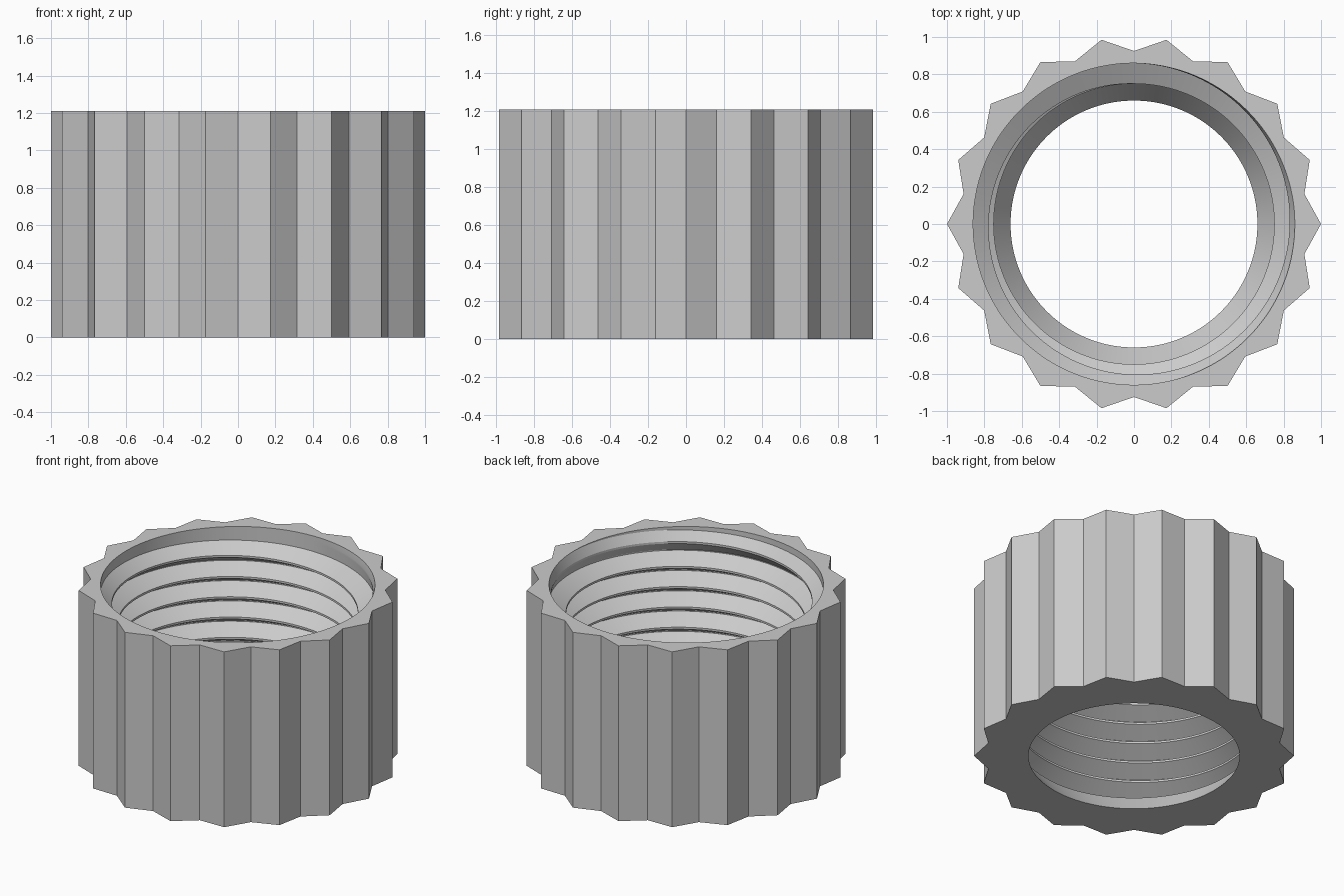
import bpy, bmesh, math

cube = bpy.data.objects.get("Cube")
if cube:
    bpy.data.objects.remove(cube, do_unlink=True)

HEIGHT = 1.21
TEETH = 18
TIP, VALLEY = 1.0, 0.925           # outer grip radii
LIP, MINOR, MAJOR = 0.66, 0.75, 0.86
Z_LOW = 0.13                       # top of the tapered bottom lip
PITCH, FLANK, CREST = 0.14, 0.06, 0.014
PHASE = 1.0                        # a crest height where the angle is zero
START = 1.25                       # turn at which the ridge fades out
SEG = 144
TURN = 2 * math.pi

# Ridge corners over one pitch: height offset from the crest centre
CORNERS = [-CREST / 2, CREST / 2, CREST / 2 + FLANK, PITCH - CREST / 2 - FLANK]


def thread_radius(z, angle):
    """Radius of the V thread, whose ridge grows over its first turn."""
    around = angle / TURN
    turn = round((z - PHASE) / PITCH - around) + around
    off = abs(z - PHASE - PITCH * turn)
    ridge = 1 - min(max((off - CREST / 2) / FLANK, 0), 1)
    grown = min(max(START - turn, 0), 1)
    return MAJOR - (MAJOR - MINOR) * ridge * grown


def grip_point(step):
    """Point on the straight-sided toothed outline."""
    per = SEG // (TEETH * 2)
    k, f = divmod(step, per)
    ends = []
    for i in (k, k + 1):
        r = VALLEY if i % 2 else TIP
        a = math.pi * i / TEETH
        ends.append((r * math.cos(a), r * math.sin(a)))
    f /= per
    return [p * (1 - f) + q * f for p, q in zip(*ends)]


def column(step):
    """Closed section through the wall at one angle."""
    a = TURN * step / SEG
    section = [(LIP, 0), (MINOR, Z_LOW)]
    for turn in range(-8, 3):
        for c in CORNERS:
            z = PHASE + PITCH * (turn + a / TURN) + c
            z = min(max(z, Z_LOW), HEIGHT)
            section.append((thread_radius(z, a), z))
    pts = [(r * math.cos(a), r * math.sin(a), z) for r, z in section]
    x, y = grip_point(step)
    return pts + [(x, y, HEIGHT), (x, y, 0)]


# Threaded collar, swept around in columns
bm = bmesh.new()
columns = [[bm.verts.new(p) for p in column(s)] for s in range(SEG)]

# The closing column is shifted by one pitch so that the helix meets itself
first = columns[0]
n = len(CORNERS)
body = first[2:-2]
columns.append(first[:2] + body[n:] + [body[-1]] * n + first[-2:])

for left, right in zip(columns, columns[1:]):
    for i in range(len(left)):
        j = (i + 1) % len(left)
        unique = []
        for v in (left[i], left[j], right[j], right[i]):
            if all((v.co - u.co).length > 1e-5 for u in unique):
                unique.append(v)
        if len(unique) > 2:
            bm.faces.new(unique)

bmesh.ops.remove_doubles(bm, verts=bm.verts[:], dist=1e-5)
loose = [v for v in bm.verts if not v.link_faces]
bmesh.ops.delete(bm, geom=loose, context='VERTS')
bmesh.ops.recalc_face_normals(bm, faces=bm.faces[:])

# Merge the flat strips of each grip face
grip_edges = [e for e in bm.edges if len(e.link_faces) == 2
              and all(math.hypot(v.co.x, v.co.y) > 0.9 for v in e.verts)
              and e.calc_face_angle(1) < 0.01]
bmesh.ops.dissolve_edges(bm, edges=grip_edges, use_verts=False)

mesh = bpy.data.meshes.new("threaded_collar")
bm.to_mesh(mesh)
bm.free()
collar = bpy.data.objects.new("threaded_collar", mesh)
bpy.context.scene.collection.objects.link(collar)

# Plain grey finish
grey = bpy.data.materials.new("light_grey")
grey.use_nodes = True
colour = (0.6, 0.6, 0.6, 1)
grey.diffuse_color = colour
grey.node_tree.nodes["Principled BSDF"].inputs["Base Color"].default_value = colour
mesh.materials.append(grey)

bpy.ops.object.select_all(action='DESELECT')
collar.select_set(True)
bpy.context.view_layer.objects.active = collar
bpy.ops.object.shade_smooth_by_angle(angle=math.radians(18))
